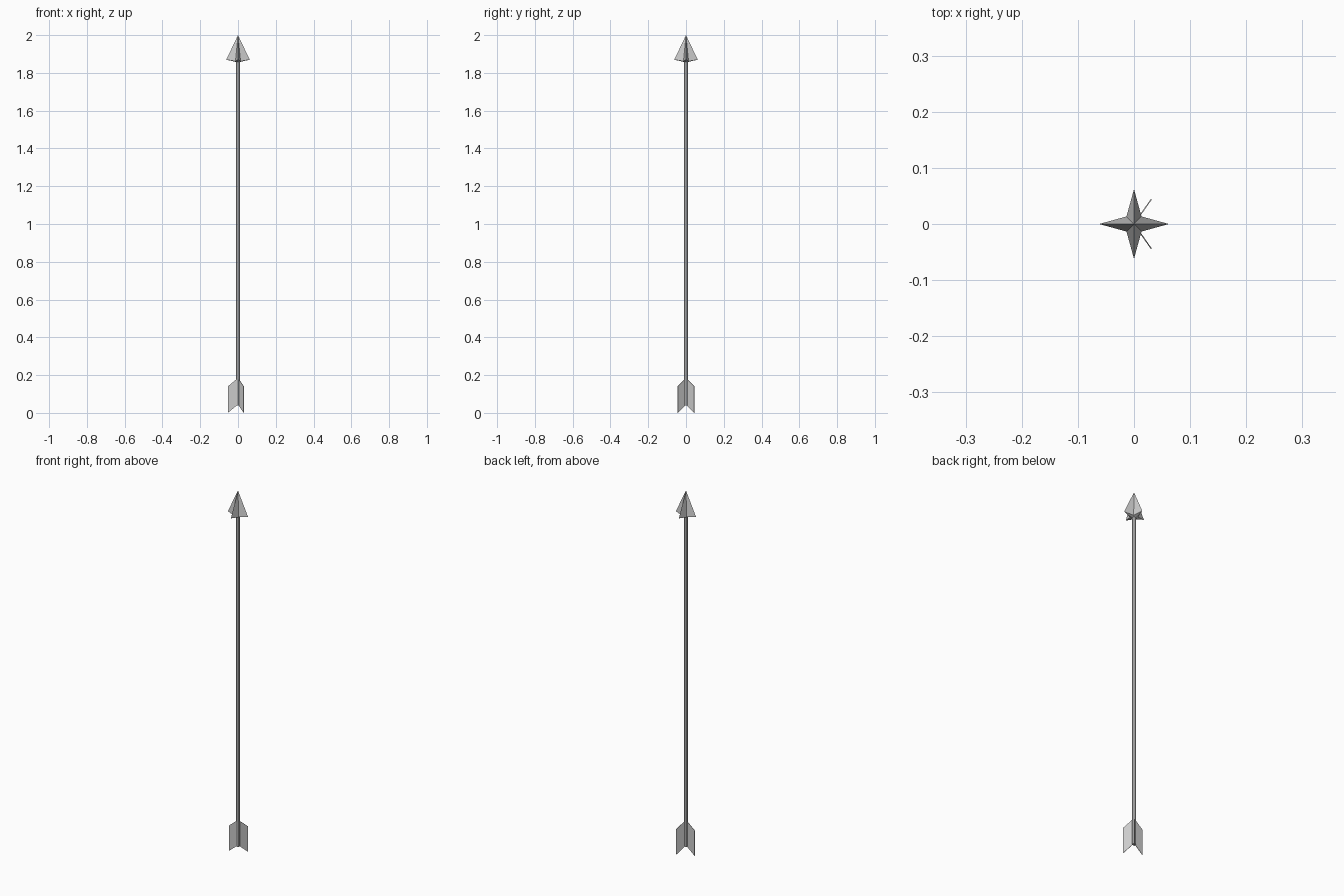
import bpy
import math

if "Cube" in bpy.data.objects:
    bpy.data.objects.remove(bpy.data.objects["Cube"])

def make_object(name, verts, faces):
    mesh = bpy.data.meshes.new(name)
    mesh.from_pydata(verts, [], faces)
    mesh.update()
    obj = bpy.data.objects.new(name, mesh)
    bpy.context.collection.objects.link(obj)
    return obj

# Shaft: thin low-poly rod
SHAFT_BOTTOM, SHAFT_TOP = 0.04, 1.88
bpy.ops.mesh.primitive_cylinder_add(
    vertices=8, radius=0.0095, depth=SHAFT_TOP - SHAFT_BOTTOM,
    location=(0, 0, (SHAFT_TOP + SHAFT_BOTTOM) / 2))
bpy.context.object.name = "shaft"

# Arrowhead: four-pointed star pyramid with a shallow pointed underside
ring = []
for i in range(8):
    a = i * math.pi / 4
    r, z = (0.062, 1.87) if i % 2 == 0 else (0.019, 1.862)
    ring.append((r * math.cos(a), r * math.sin(a), z))
faces = []
for i in range(8):
    j = (i + 1) % 8
    faces += [(i, j, 8), (j, i, 9)]
make_object("arrowhead", ring + [(0, 0, 2.0), (0, 0, 1.855)], faces)

# Fletching: three thin swept vanes around the tail
profile = [(0.0, 0.045), (0.054, 0.0), (0.054, 0.14), (0.0, 0.185)]
for n, deg in enumerate((180, 55, -55), 1):
    a = math.radians(deg)
    verts = [(r * math.cos(a), r * math.sin(a), z) for r, z in profile]
    vane = make_object(f"vane_{n}", verts, [(0, 1, 2, 3)])
    solid = vane.modifiers.new("thickness", 'SOLIDIFY')
    solid.thickness = 0.002
    solid.offset = 0
